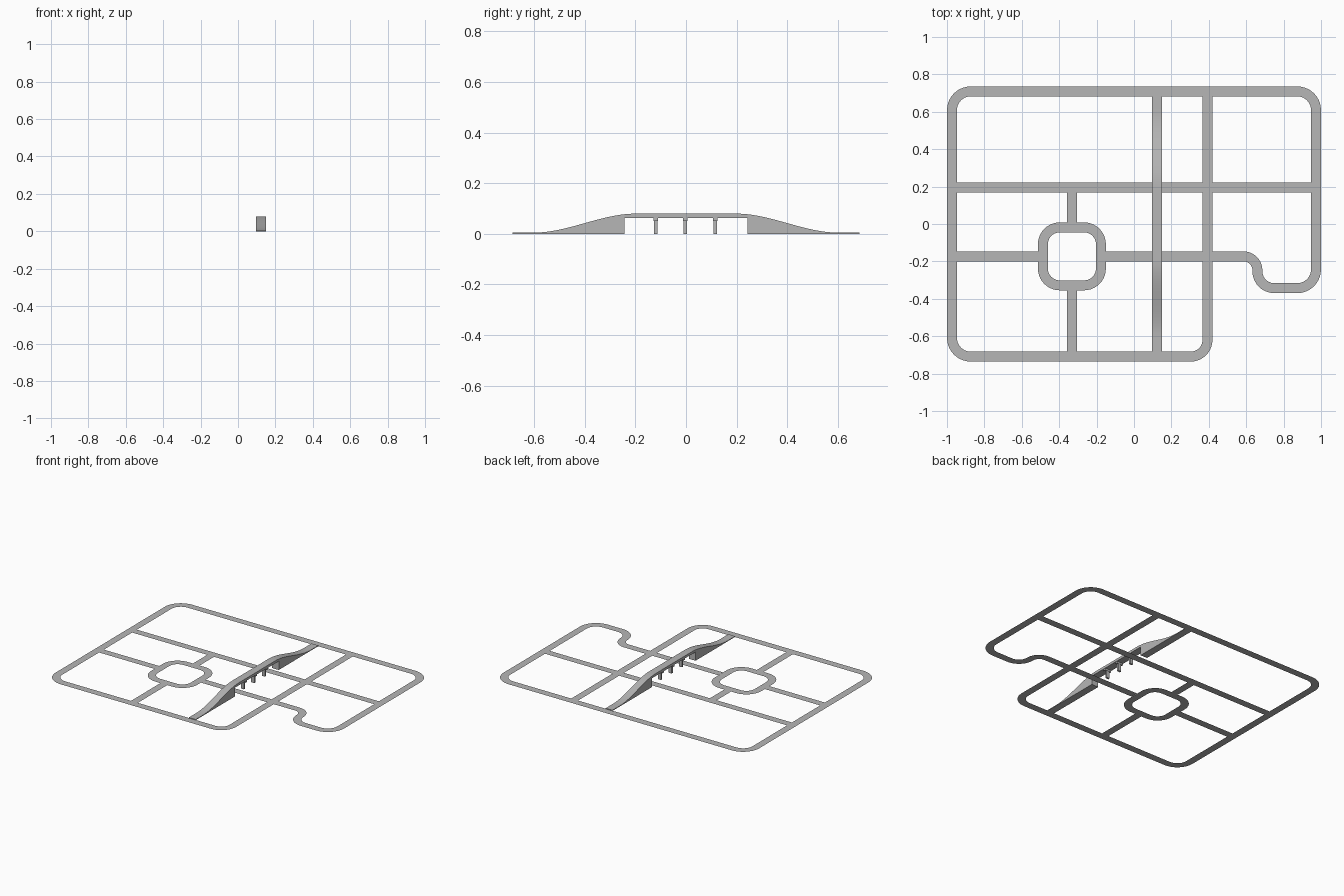
import bpy
import bmesh
import math
from mathutils import Vector

cube = bpy.data.objects.get("Cube")
if cube:
    bpy.data.objects.remove(cube, do_unlink=True)

WIDTH = 0.053
GREY = (0.47, 0.47, 0.47, 1)

asphalt = bpy.data.materials.new("road grey")
asphalt.use_nodes = True
asphalt.diffuse_color = GREY
asphalt.node_tree.nodes["Principled BSDF"].inputs["Base Color"].default_value = GREY


def finish(name, bm):
    mesh = bpy.data.meshes.new(name)
    bm.to_mesh(mesh)
    bm.free()
    mesh.materials.append(asphalt)
    obj = bpy.data.objects.new(name, mesh)
    bpy.context.collection.objects.link(obj)
    return obj


def rounded(corners, radii, steps=10):
    """Path through right-angled corners, each replaced by an arc."""
    pts = [Vector(c) for c in corners]
    path = [pts[0]]
    for i, r in enumerate(radii, 1):
        a = (pts[i] - pts[i - 1]).normalized()
        b = (pts[i + 1] - pts[i]).normalized()
        centre = pts[i] - a * r + b * r
        for k in range(steps + 1):
            t = math.pi / 2 * k / steps
            path.append(centre - b * r * math.cos(t) + a * r * math.sin(t))
    return path + [pts[-1]]


def road(name, corners, radii=()):
    """Flat ribbon of constant width along a path."""
    path = rounded(corners, radii)
    bm = bmesh.new()
    rows = []
    for i, p in enumerate(path):
        before = (p - path[i - 1]).normalized() if i else None
        after = (path[i + 1] - p).normalized() if i + 1 < len(path) else None
        before, after = before or after, after or before
        d = (before + after).normalized()
        side = Vector((-d.y, d.x)) * WIDTH / 2 / d.dot(after)
        rows.append([bm.verts.new((*(p + s * side), 0)) for s in (-1, 1)])
    for (r0, l0), (r1, l1) in zip(rows, rows[1:]):
        bm.faces.new((r0, r1, l1, l0))
    return finish(name, bm)


def box(name, centre, size):
    bm = bmesh.new()
    bmesh.ops.create_cube(bm, size=1)
    bmesh.ops.scale(bm, vec=size, verts=bm.verts)
    bmesh.ops.translate(bm, vec=centre, verts=bm.verts)
    return finish(name, bm)


# Perimeter, with its stepped corner running back into the middle
X, Y = 0.973, 0.709
EDGE_X, EDGE_Y = X - WIDTH / 2, Y - WIDTH / 2
CROSS_X, MID_Y, BACK_Y, DIP_Y = 0.393, -0.173, 0.196, -0.343
road("perimeter_road",
     [(CROSS_X, EDGE_Y), (CROSS_X, -Y), (-X, -Y), (-X, Y), (X, Y),
      (X, DIP_Y), (0.66, DIP_Y), (0.66, MID_Y), (-0.15, MID_Y)],
     [0.09, 0.1, 0.1, 0.1, 0.1, 0.09, 0.075])

# Square roundabout with rounded corners
RX, RH = -0.332, 0.155
lo, hi = RX - RH, RX + RH
road("roundabout",
     [(RX, MID_Y - RH), (hi, MID_Y - RH), (hi, MID_Y + RH),
      (lo, MID_Y + RH), (lo, MID_Y - RH), (RX, MID_Y - RH)], [0.09] * 4)

# Straight connecting roads
OUT = RH + WIDTH / 2
road("back_cross_road", [(-EDGE_X, BACK_Y), (EDGE_X, BACK_Y)])
road("roundabout_right_road", [(-EDGE_X, MID_Y), (RX - OUT, MID_Y)])
road("roundabout_back_road", [(RX, MID_Y + OUT), (RX, BACK_Y - WIDTH / 2)])
road("roundabout_front_road", [(RX, -EDGE_Y), (RX, MID_Y - OUT)])

# Overpass: side profile with solid ramps and a thin deck, extruded across
BX, END, ABUT, UNDER, TOP = 0.122, 0.685, 0.243, 0.062, 0.08


def height(y):
    t = min(max((0.6 - abs(y)) / 0.4, 0), 1)
    return 0.005 + (TOP - 0.005) * t * t * (3 - 2 * t)


n = 64
profile = [(-END + 2 * END * i / n, height(-END + 2 * END * i / n)) for i in range(n + 1)]
profile += [(END, 0), (ABUT, 0), (ABUT, UNDER), (-ABUT, UNDER), (-ABUT, 0), (-END, 0)]
bm = bmesh.new()
face = bm.faces.new([bm.verts.new((BX - WIDTH / 2, y, z)) for y, z in profile])
ext = bmesh.ops.extrude_face_region(bm, geom=[face], use_keep_orig=True)
bmesh.ops.translate(bm, vec=(WIDTH, 0, 0),
                    verts=[v for v in ext["geom"] if isinstance(v, bmesh.types.BMVert)])
bmesh.ops.recalc_face_normals(bm, faces=bm.faces)
overpass = finish("overpass", bm)
bpy.context.view_layer.objects.active = overpass
overpass.select_set(True)
bpy.ops.object.shade_smooth_by_angle(angle=math.radians(30))

# Pillars with wider caps under the deck
for i, y in enumerate((-0.119, -0.003, 0.116), 1):
    box(f"pillar_{i}", (BX, y, UNDER / 2), (0.024, 0.013, UNDER))
    box(f"pillar_cap_{i}", (BX, y, UNDER - 0.006), (0.048, 0.017, 0.012))
